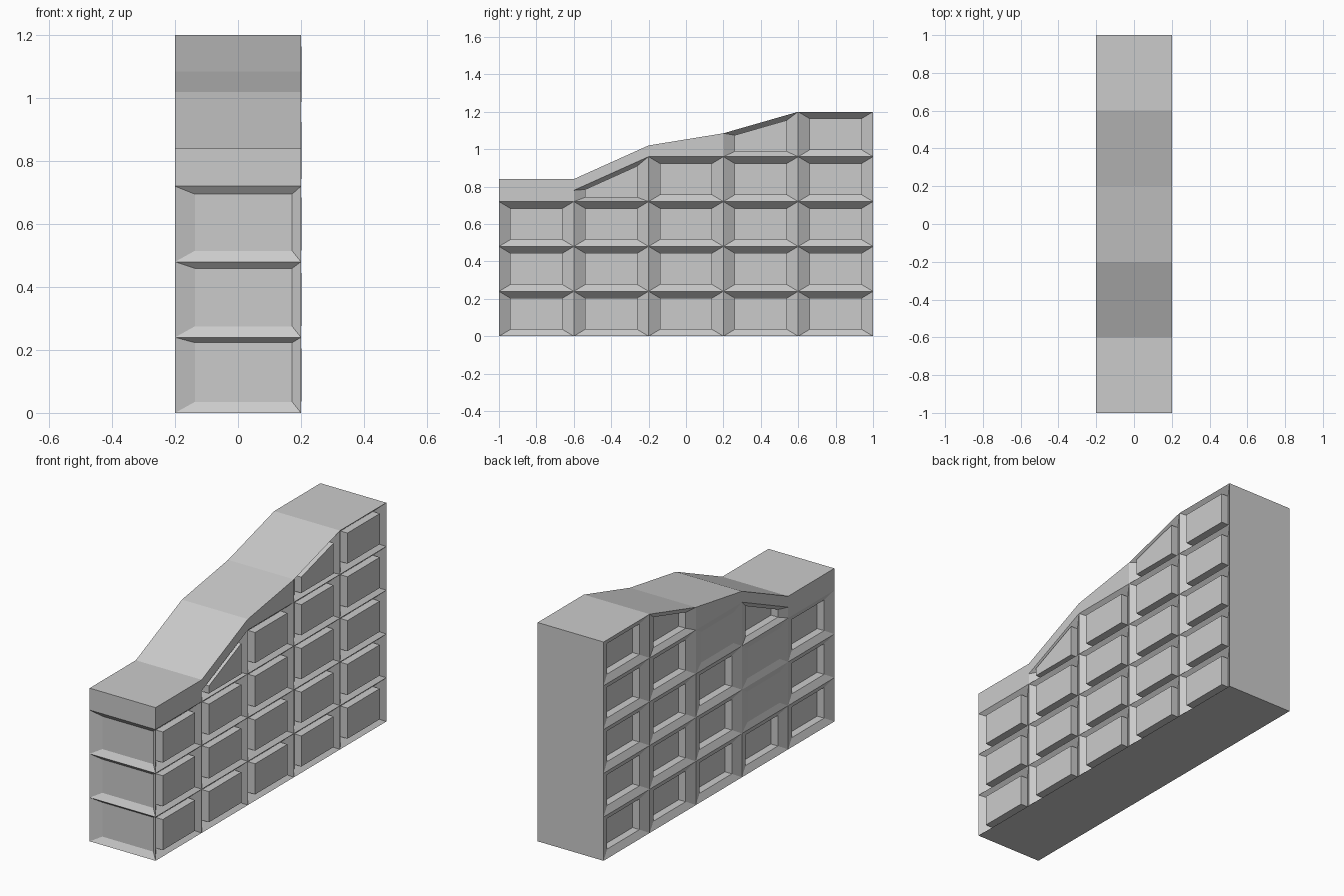
import bpy, bmesh
from mathutils import Vector

if "Cube" in bpy.data.objects:
    bpy.data.objects.remove(bpy.data.objects["Cube"])

W, COL, ROW = 0.2, 0.4, 0.24           # half thickness, cell width, cell height
DEPTH = {1: 0.04, -1: 0.02}            # border depth on right and left sides
PUSH = 0.042                           # panels are pushed this far towards +x
FRONT_DEPTH, INSET = 0.02, 0.7         # front recess depth, panel scale
ROOF = [(-1, .84), (-.6, .84), (-.2, 1.02), (.2, 1.085), (.6, 1.2), (1, 1.2)]
FULL_ROWS = [3, 3, 4, 4, 5]            # whole cells in each column
SHALLOW_LEFT = {(2, 3), (1, 1), (1, 2)}   # nearly plain cells on the left side

bm = bmesh.new()


def face(pts):
    return bm.faces.new([bm.verts.new(p) for p in pts])


def bridge(a, b):
    for i in range(len(a)):
        j = (i + 1) % len(a)
        face([a[i], a[j], b[j], b[i]])


def recess(outer, inner, pushed=None):
    """Sloped border down to a panel, optionally with straight walls to a pushed panel."""
    bridge(outer, inner)
    if pushed:
        bridge(inner, pushed)
    face(pushed or inner)


def side_cell(side, pts, flat=False, shallow=False):
    outer = [Vector((side * W, y, z)) for y, z in pts]
    if flat:
        face(outer)
        return
    mid = sum(outer, Vector()) / len(outer)
    sink = Vector((side * (0.01 if shallow else DEPTH[side]), 0, 0))
    inner = [mid + (p - mid) * INSET - sink for p in outer]
    # raised blocks on the right, deeper pockets on the left
    pushed = None if shallow else [p + Vector((PUSH, 0, 0)) for p in inner]
    recess(outer, inner, pushed)


# Long sides: grid of cells plus the sloped pieces under the roof line
for side in (1, -1):
    for c, n in enumerate(FULL_ROWS):
        (y0, t0), (y1, t1) = ROOF[c], ROOF[c + 1]
        for r in range(n):
            z0, z1 = r * ROW, (r + 1) * ROW
            side_cell(side, [(y0, z0), (y1, z0), (y1, z1), (y0, z1)],
                      shallow=side < 0 and (c, r) in SHALLOW_LEFT)
        z = n * ROW
        if c == 1:
            side_cell(side, [(y0, z), (y1, z), (y1, .96), (y0, .78)])
            side_cell(side, [(y0, .78), (y1, .96), (y1, t1), (y0, t0)], True)
        elif c < 4:
            side_cell(side, [(y0, z), (y1, z), (y1, t1), (y0, t0)], c != 3)

# Roof and underside
for (y0, t0), (y1, t1) in zip(ROOF, ROOF[1:]):
    face([(-W, y0, t0), (W, y0, t0), (W, y1, t1), (-W, y1, t1)])
    face([(-W, y0, 0), (-W, y1, 0), (W, y1, 0), (W, y0, 0)])

# Front end: three recesses and a plain lip; back end is plain
for r in range(5):
    z0, z1 = r * ROW, (r + 1) * ROW
    face([(W, 1, z0), (-W, 1, z0), (-W, 1, z1), (W, 1, z1)])
    if r < 3:
        yi = -1 + FRONT_DEPTH
        top = z1 - .017 - .004 * r
        recess([(-W, -1, z0), (W, -1, z0), (W, -1, z1), (-W, -1, z1)],
               [(-.137, yi, z0 + .035), (.172, yi, z0 + .035),
                (.172, yi, top), (-.137, yi, top)])
face([(-W, -1, .72), (W, -1, .72), (W, -1, .84), (-W, -1, .84)])

bmesh.ops.remove_doubles(bm, verts=bm.verts, dist=1e-4)
bmesh.ops.recalc_face_normals(bm, faces=bm.faces)
mesh = bpy.data.meshes.new("stone_wall")
bm.to_mesh(mesh)
bm.free()
bpy.context.collection.objects.link(bpy.data.objects.new("stone_wall", mesh))
